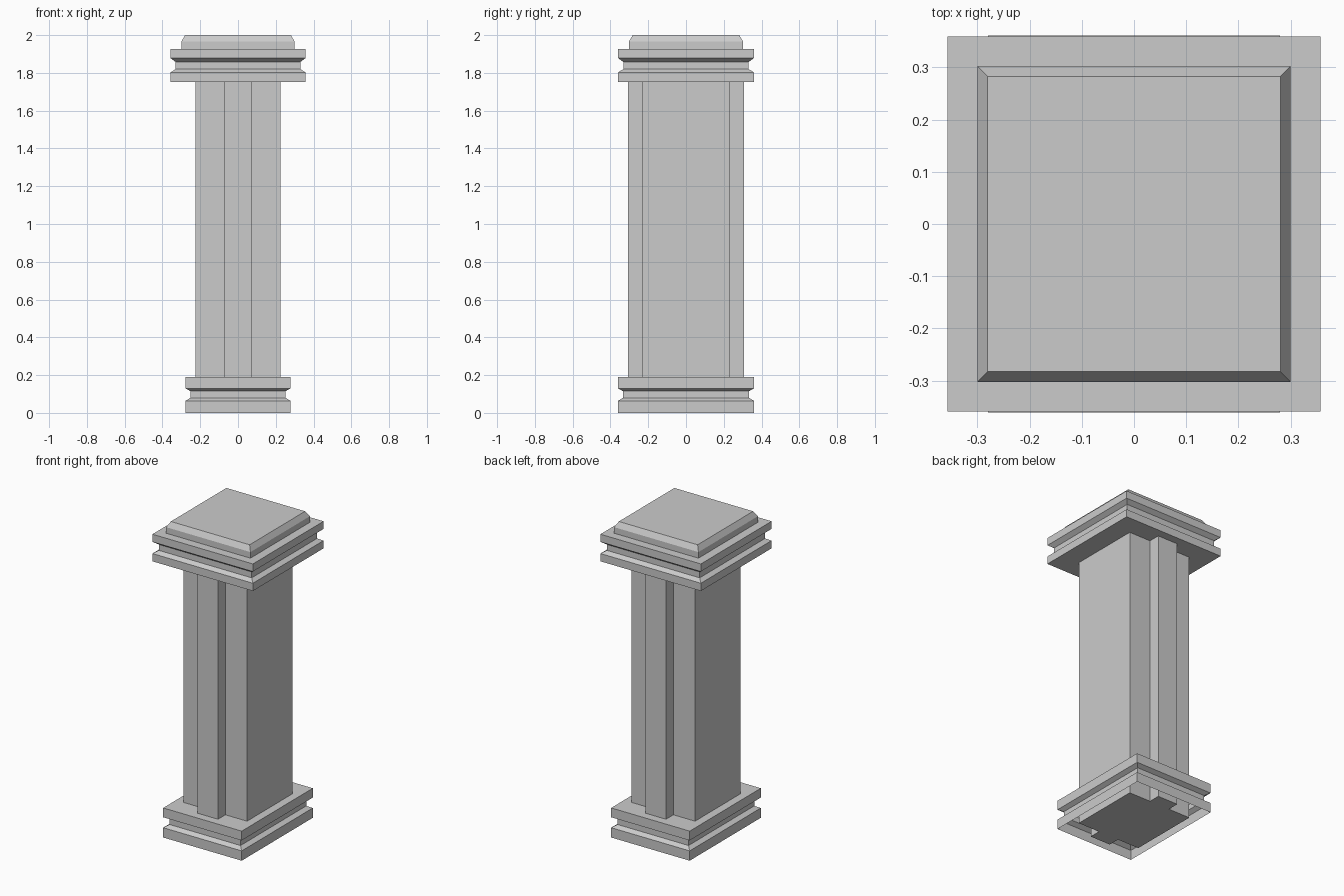
import bpy

if "Cube" in bpy.data.objects:
    bpy.data.objects.remove(bpy.data.objects["Cube"])


def new_object(name, verts, faces):
    mesh = bpy.data.meshes.new(name)
    mesh.from_pydata(verts, [], faces)
    mesh.update()
    obj = bpy.data.objects.new(name, mesh)
    bpy.context.collection.objects.link(obj)
    return obj


def loft(name, rings, cap_bottom=True):
    """Join equal-length rings of points into a stacked solid with flat faces."""
    n = len(rings[0])
    verts = [p for ring in rings for p in ring]
    faces = []
    for r in range(len(rings) - 1):
        for i in range(n):
            j = (i + 1) % n
            faces.append((r * n + i, r * n + j, (r + 1) * n + j, (r + 1) * n + i))
    faces.append(tuple(range(len(verts) - n, len(verts))))
    if cap_bottom:
        faces.append(tuple(reversed(range(n))))
    return new_object(name, verts, faces)


def moulding(name, hx, hy, profile, cap_bottom=True):
    """Rectangular moulding; profile holds (inset, z) steps from the bottom up."""
    rings = []
    for inset, z in profile:
        x, y = hx - inset, hy - inset
        rings.append([(-x, -y, z), (x, -y, z), (x, y, z), (-x, y, z)])
    return loft(name, rings, cap_bottom)


# Grooved base, hollow and open underneath
moulding("base", 0.279, 0.361,
         [(0, 0), (0, 0.063), (0.027, 0.08), (0.027, 0.115), (0, 0.13), (0, 0.19)],
         cap_bottom=False)

# Shaft with a raised strip on the front and back
SX, SY, PX, PY = 0.226, 0.231, 0.072, 0.306
half = [(-SX, -SY), (-PX, -SY), (-PX, -PY), (PX, -PY), (PX, -SY), (SX, -SY)]
section = half + [(-x, -y) for x, y in half]
loft("shaft", [[(x, y, z) for x, y in section] for z in (0.002, 1.755)])

# Grooved capital
moulding("capital", 0.357, 0.359,
         [(0, 1.753), (0, 1.803), (0.027, 1.82), (0.027, 1.858), (0, 1.878), (0, 1.927)])

# Bevelled top block
moulding("top_block", 0.3, 0.302, [(0, 1.927), (0, 1.966), (0.02, 2.0)])
